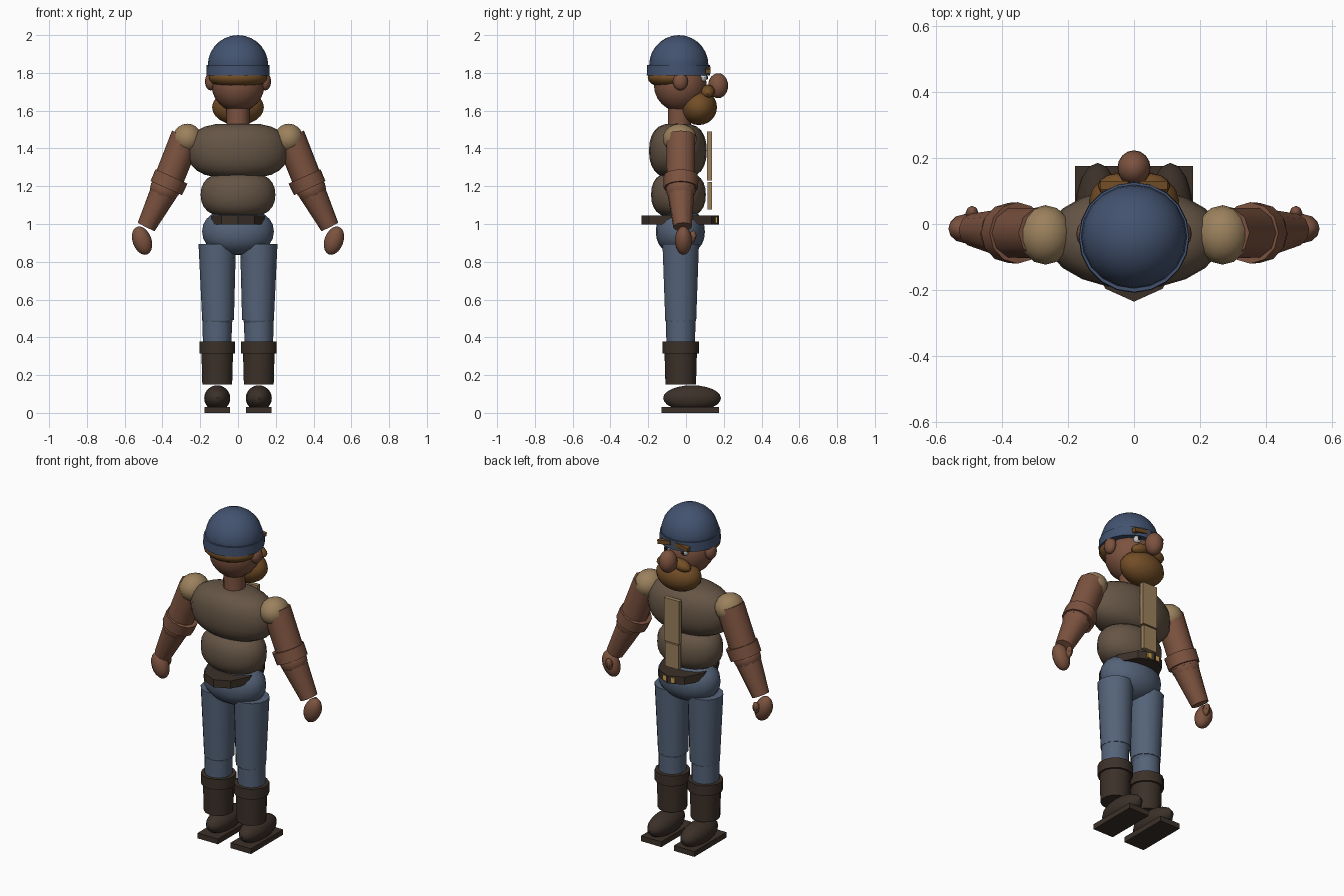
import bpy, math
from mathutils import Vector

if "Cube" in bpy.data.objects:
    bpy.data.objects.remove(bpy.data.objects["Cube"])


def mat(name, r, g, b):
    m = bpy.data.materials.new(name)
    m.diffuse_color = (r, g, b, 1)
    m.use_nodes = True
    m.node_tree.nodes["Principled BSDF"].inputs["Base Color"].default_value = m.diffuse_color
    return m


SKIN = mat("skin", .20, .085, .05)
HAIR = mat("hair", .17, .075, .02)
HAT = mat("navy_wool", .055, .085, .16)
SHIRT = mat("brown_cloth", .13, .09, .06)
TAN = mat("tan_cloth", .33, .22, .11)
DENIM = mat("denim", .09, .125, .19)
LEATHER = mat("leather", .045, .03, .022)
GOLD = mat("brass", .6, .38, .08)
WHITE = mat("white", .8, .8, .8)
BLACK = mat("black", .01, .01, .01)


def finish(name, m, smooth=True):
    o = bpy.context.object
    o.name = name
    o.data.materials.append(m)
    bpy.ops.object.transform_apply(location=False, rotation=False, scale=True)
    if smooth:
        bpy.ops.object.shade_smooth_by_angle(angle=math.radians(40))
    return o


def ball(name, loc, radii, m, rot=(0, 0, 0), seg=16, rings=12):
    bpy.ops.mesh.primitive_uv_sphere_add(segments=seg, ring_count=rings, radius=1,
                                         location=loc, rotation=rot)
    bpy.context.object.scale = radii
    return finish(name, m)


def box(name, loc, size, m, rot=(0, 0, 0)):
    bpy.ops.mesh.primitive_cube_add(size=1, location=loc, rotation=rot)
    bpy.context.object.scale = size
    return finish(name, m, False)


def limb(name, a, b, ra, rb, m, sides=12, squash=(1, 1)):
    # tapered cylinder between two points
    a, b = Vector(a), Vector(b)
    d = b - a
    bpy.ops.mesh.primitive_cone_add(vertices=sides, radius1=ra, radius2=rb, depth=d.length,
                                    location=(a + b) / 2,
                                    rotation=d.to_track_quat('Z', 'Y').to_euler())
    bpy.context.object.scale = (squash[0], squash[1], 1)
    return finish(name, m)


def drum(name, loc, radii, m, flat=.6, sides=20, rows=12):
    # ellipsoid with flattened top and bottom
    o = ball(name, loc, (1, 1, 1), m, seg=sides, rings=rows)
    for v in o.data.vertices:
        r = math.hypot(v.co.x, v.co.y)
        k = r ** flat / r if r > 1e-4 else 0
        z = math.copysign(abs(v.co.z) ** .9, v.co.z)
        v.co = (v.co.x * k * radii[0], v.co.y * k * radii[1], z * radii[2])
    return o


# torso
drum("chest", (0, -.043, 1.388), (.267, .153, .145), SHIRT)
drum("belly", (0, -.04, 1.155), (.198, .145, .12), SHIRT)
drum("hips", (0, -.03, .96), (.19, .13, .125), DENIM, flat=.9)
limb("belt", (0, -.03, .998), (0, -.03, 1.044), 1, 1, LEATHER, 10, (.205, .145))
bpy.data.objects.remove(bpy.context.object)
bpy.ops.mesh.primitive_cylinder_add(vertices=10, radius=1, depth=.046, location=(0, -.03, 1.021))
bpy.context.object.scale = (.147, .205, 1)
finish("belt", LEATHER, False)
box("belt_buckle", (0, .155, 1.021), (.08, .025, .03), GOLD)
box("front_placket_upper", (0, .125, 1.36), (.10, .026, .26), TAN)
box("front_placket_lower", (0, .125, 1.15), (.09, .024, .145), TAN)

# head
limb("neck", (0, -.035, 1.50), (0, -.035, 1.63), .062, .06, SKIN)
ball("head", (0, -.03, 1.735), (.14, .14, .14), SKIN)
ball("back_hair", (0, -.075, 1.775), (.155, .128, .06), HAIR)
ball("beard", (0, .068, 1.618), (.137, .096, .094), HAIR)
ball("nose", (0, .17, 1.732), (.05, .053, .066), SKIN)

# knitted cap: half dome over a band
dome = ball("cap_dome", (0, -.038, 1.84), (.16, .157, .16), HAT, seg=20, rings=14)
for v in dome.data.vertices:
    v.co.z = max(v.co.z, -.02)
limb("cap_band", (0, -.04, 1.787), (0, -.04, 1.842), .168, .166, HAT, 20)

for s, side in ((1, "right"), (-1, "left")):
    # face details
    ball(side + "_ear", (s * .145, -.03, 1.755), (.03, .04, .048), SKIN, seg=12, rings=8)
    ball(side + "_moustache", (s * .05, .115, 1.703), (.062, .038, .032), HAIR,
         rot=(0, s * math.radians(15), 0), seg=12, rings=8)
    ball(side + "_eye", (s * .055, .092, 1.775), (.024, .02, .022), WHITE, seg=10, rings=8)
    ball(side + "_pupil", (s * .055, .109, 1.775), (.01, .008, .011), BLACK, seg=8, rings=6)
    box(side + "_eyebrow", (s * .058, .117, 1.815), (.085, .026, .024), HAIR,
        rot=(0, s * math.radians(10), 0))

    # arm
    y = -.027
    ball(side + "_shoulder", (s * .268, -.033, 1.452), (.08, .09, .079), TAN, seg=14, rings=10)
    limb(side + "_upper_arm", (s * .275, y, 1.465), (s * .388, y, 1.18), .08, .078, SKIN, 10)
    limb(side + "_sleeve_cuff", (s * .352, y, 1.252), (s * .38, y, 1.19), .093, .091, SKIN, 12)
    ball(side + "_elbow", (s * .388, y, 1.185), (.078, .08, .078), SKIN, seg=12, rings=8)
    limb(side + "_forearm", (s * .39, y, 1.175), (s * .486, -.018, .985), .074, .05, SKIN, 10)
    ball(side + "_hand", (s * .508, -.014, .912), (.05, .045, .078), SKIN,
         rot=(0, s * math.radians(20), 0), seg=12, rings=10)
    ball(side + "_thumb", (s * .49, .032, .93), (.02, .022, .036), SKIN,
         rot=(math.radians(-15), 0, 0), seg=8, rings=6)

    # leg
    x, y = s * .11, -.028
    limb(side + "_thigh", (x, y, .895), (x * .96, y, .49), .099, .084, DENIM, 14)
    ball(side + "_knee", (x * .97, y, .50), (.083, .083, .055), DENIM, seg=14, rings=10)
    limb(side + "_shin", (x, y, .50), (x, y, .36), .078, .076, DENIM, 12)
    limb(side + "_boot_cuff", (x, y, .315), (x, y, .377), .097, .097, LEATHER, 14)
    limb(side + "_boot_shaft", (x, y, .33), (x, y, .15), .086, .081, LEATHER, 14)
    ball(side + "_foot", (x, .032, .078), (.069, .153, .068), LEATHER)
    box(side + "_sole", (x, .022, .016), (.136, .306, .032), LEATHER)
